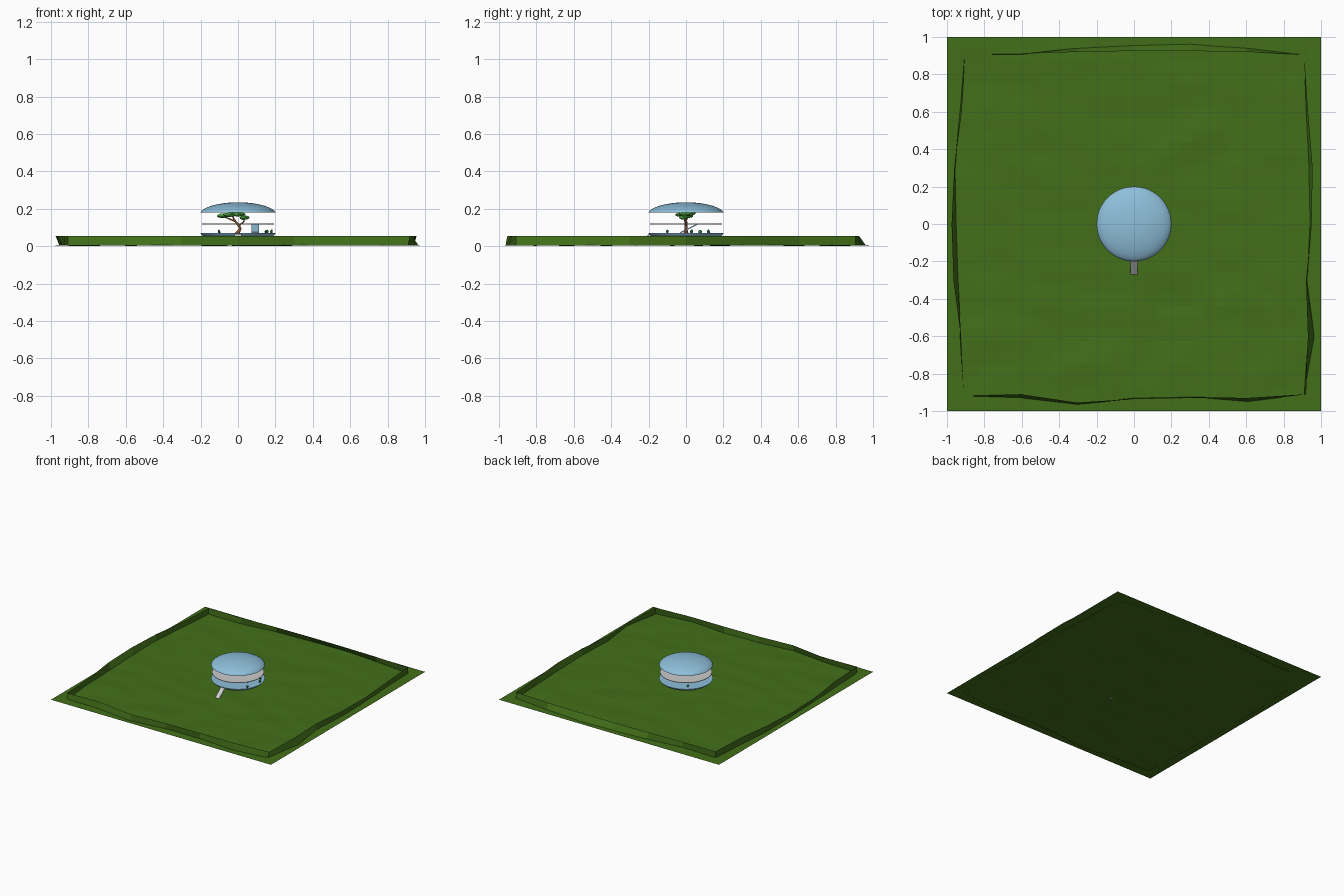
import bpy, bmesh, math
from mathutils import Matrix, Vector, noise

if "Cube" in bpy.data.objects:
    bpy.data.objects.remove(bpy.data.objects["Cube"])


def material(name, rgb):
    m = bpy.data.materials.new(name)
    m.diffuse_color = (*rgb, 1)
    m.use_nodes = True
    m.node_tree.nodes["Principled BSDF"].inputs["Base Color"].default_value = m.diffuse_color
    return m


GRASS = material("grass", (0.055, 0.16, 0.01))
BLUE = material("pale_blue", (0.27, 0.52, 0.70))
BARK = material("bark", (0.25, 0.09, 0.03))
LEAF = material("leaf", (0.10, 0.50, 0.07))
DARK_LEAF = material("dark_leaf", (0.03, 0.18, 0.05))


def finish(bm, name, mat=None, smooth=False):
    bmesh.ops.recalc_face_normals(bm, faces=bm.faces)
    me = bpy.data.meshes.new(name)
    bm.to_mesh(me)
    bm.free()
    ob = bpy.data.objects.new(name, me)
    bpy.context.collection.objects.link(ob)
    if mat:
        me.materials.append(mat)
    if smooth:
        bpy.context.view_layer.objects.active = ob
        ob.select_set(True)
        bpy.ops.object.shade_smooth_by_angle(angle=math.radians(40))
        ob.select_set(False)
    return ob


def lathe(name, profile, mat=None, steps=48):
    bm = bmesh.new()
    vs = [bm.verts.new((r, 0, z)) for r, z in profile]
    es = [bm.edges.new(p) for p in zip(vs, vs[1:])]
    bmesh.ops.spin(bm, geom=vs + es, cent=(0, 0, 0), axis=(0, 0, 1),
                   angle=math.tau, steps=steps)
    bmesh.ops.remove_doubles(bm, verts=bm.verts, dist=1e-5)
    return finish(bm, name, mat, True)


def beam(name, a, b, width, thick, mat=None):
    a, b = Vector(a), Vector(b)
    d = b - a
    rot = Matrix.Rotation(math.atan2(d.z, d.y), 4, 'X')
    bm = bmesh.new()
    bmesh.ops.create_cube(bm, size=1, matrix=Matrix.Translation((a + b) / 2) @ rot
                          @ Matrix.Diagonal((width, d.length, thick, 1)))
    return finish(bm, name, mat)


def tube(name, points, mat):
    cu = bpy.data.curves.new(name, 'CURVE')
    cu.dimensions = '3D'
    cu.bevel_depth = 1.0
    cu.bevel_resolution = 1
    cu.use_fill_caps = True
    sp = cu.splines.new('POLY')
    sp.points.add(len(points) - 1)
    for p, (x, y, z, r) in zip(sp.points, points):
        p.co = (x, y, z, 1)
        p.radius = r
    ob = bpy.data.objects.new(name, cu)
    bpy.context.collection.objects.link(ob)
    cu.materials.append(mat)


def blob(name, c, size, mat):
    bm = bmesh.new()
    bmesh.ops.create_icosphere(bm, subdivisions=2, radius=1,
                               matrix=Matrix.Translation(c) @ Matrix.Diagonal((*size, 1)))
    for v in bm.verts:
        v.co += 0.004 * noise.noise_vector(v.co * 60)
    finish(bm, name, mat)


# Gently uneven square of grass
bm = bmesh.new()
bmesh.ops.create_grid(bm, x_segments=32, y_segments=32, size=1)
for v in bm.verts:
    n = noise.noise(Vector((v.co.x * 4, v.co.y * 6, 3.1)))
    fade = min(1, 8 * (1 - max(abs(v.co.x), abs(v.co.y))))
    v.co.z = max(0, 0.006 + 0.007 * n * fade)
finish(bm, "lawn", GRASS)

# Low grassy bank around the edge: outward distance of foot and top per side
BANK = [
    ([.92, .93, .965, .93, .925, .95, .91], [.92, .91, .955, .935, .93, .93, .91]),   # front
    ([.91, .965, .925, .94, .935, .92, .905], [.92, .93, .92, .95, .955, .93, .905]),  # right
    ([.905, .94, .962, .955, .94, .905, .905], [.905, .92, .925, .925, .92, .91, .905]),  # back
    ([.905, .93, .955, .95, .94, .93, .92], [.905, .92, .96, .975, .965, .925, .92]),  # left
]
bm = bmesh.new()
rings = ([], [])
for side, rows in enumerate(BANK):
    rot = Matrix.Rotation(side * math.pi / 2, 3, 'Z')
    for row, z in ((0, 0.004), (1, 0.055)):
        for i in range(6):
            along = -0.91 + i * 0.3033
            rings[row].append(bm.verts.new(rot @ Vector((along, -rows[row][i], z))))
n = len(rings[0])
for i in range(n):
    j = (i + 1) % n
    bm.faces.new((rings[0][i], rings[0][j], rings[1][j], rings[1][i]))
finish(bm, "edge_bank", GRASS)

# Round house: dome roof, mirrored bowl with a floor, grey upper deck
rs = [math.sin(k / 14 * math.pi / 2) for k in range(15)]
cap = [(0.2 * r, 0.055 * max(0, 1 - r * r) ** 0.6) for r in rs]
lathe("dome_roof", [(r, 0.18 + h) for r, h in cap], BLUE)
lathe("bowl_base", [(r, 0.07 - h) for r, h in cap] + [(0, 0.07)], BLUE)
lathe("upper_deck", [(0, 0.117), (0.193, 0.117), (0.193, 0.121), (0, 0.121)])

# Entrance ramp and inner stair
beam("entrance_ramp", (0, -0.19, 0.068), (0, -0.27, 0.004), 0.036, 0.006)
beam("inner_stair", (0.092, -0.03, 0.073), (0.092, 0.06, 0.118), 0.04, 0.006, BLUE)

# Leaning tree growing through the deck
tube("trunk", [(-.006, 0, .066, .014), (.004, 0, .08, .010), (.012, 0, .095, .008),
               (.002, 0, .115, .008), (-.02, 0, .14, .006), (-.03, 0, .165, .004)], BARK)
tube("left_branch", [(-.015, 0, .133, .005), (-.05, .005, .148, .004), (-.08, .01, .16, .003)], BARK)
tube("right_branch", [(.004, 0, .11, .005), (.03, -.005, .13, .004), (.035, -.01, .15, .003)], BARK)
LEAVES = [(-.08, .01, .163, .033), (-.045, -.025, .168, .034), (-.02, .02, .176, .036),
          (.005, -.01, .17, .036), (.035, -.012, .153, .026)]
for i, (x, y, z, r) in enumerate(LEAVES):
    blob(f"leaf_cluster_{i}", (x, y, z), (r, r * 0.9, 0.012), LEAF)

# Small potted shrubs on the floor
for i, (x, y) in enumerate([(.155, -.1), (.178, .03), (.15, .075), (-.1, .12)]):
    blob(f"shrub_{i}", (x, y, 0.078), (0.008, 0.008, 0.01), DARK_LEAF)
